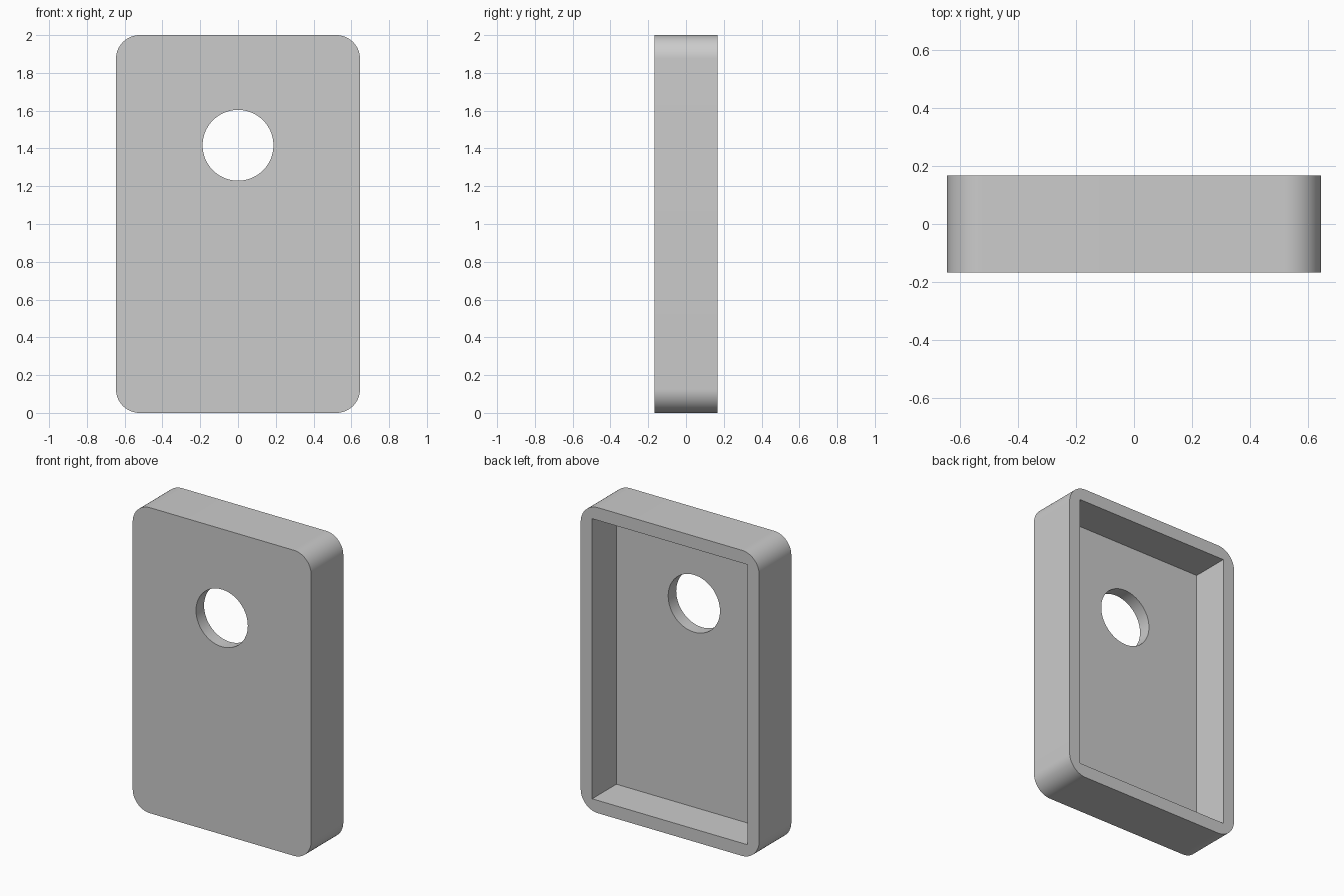
import bpy
import bmesh
from math import pi, cos, sin, radians
from mathutils import Matrix, Vector

if "Cube" in bpy.data.objects:
    bpy.data.objects.remove(bpy.data.objects["Cube"])

UNIT = 2 / 48                     # design module
WIDTH, DEPTH, HEIGHT = 31 * UNIT, 8 * UNIT, 48 * UNIT
WALL = 2 * UNIT
CORNER = 3 * UNIT
HOLE_RADIUS = 4.5 * UNIT
HOLE_Z = 34 * UNIT
FRONT = -DEPTH / 2

grey = bpy.data.materials.new("plain grey")
grey.use_nodes = True
grey.diffuse_color = (0.6, 0.6, 0.6, 1)
grey.node_tree.nodes["Principled BSDF"].inputs["Base Color"].default_value = (0.6, 0.6, 0.6, 1)


def prism(name, outline, y0, y1):
    """Extrude an (x, z) outline from y0 back to y1."""
    bm = bmesh.new()
    face = bm.faces.new([bm.verts.new((x, y0, z)) for x, z in outline])
    moved = bmesh.ops.extrude_face_region(bm, geom=[face])["geom"]
    verts = [v for v in moved if isinstance(v, bmesh.types.BMVert)]
    bmesh.ops.translate(bm, verts=verts, vec=(0, y1 - y0, 0))
    bmesh.ops.recalc_face_normals(bm, faces=bm.faces)
    mesh = bpy.data.meshes.new(name)
    bm.to_mesh(mesh)
    bm.free()
    mesh.materials.append(grey)
    obj = bpy.data.objects.new(name, mesh)
    bpy.context.collection.objects.link(obj)
    return obj


def arc(cx, cz, radius, start, end, steps):
    angles = [start + (end - start) * i / steps for i in range(steps + 1)]
    return [(cx + radius * cos(a), cz + radius * sin(a)) for a in angles]


# Rounded outer block
outline = []
ix, iz = WIDTH / 2 - CORNER, HEIGHT / 2 - CORNER
for i, (sx, sz) in enumerate([(1, 1), (-1, 1), (-1, -1), (1, -1)]):
    outline += arc(sx * ix, HEIGHT / 2 + sz * iz, CORNER, i * pi / 2, (i + 1) * pi / 2, 16)
cover = prism("cover_shell", outline, FRONT, -FRONT)

# Square-cornered pocket open at the back, and the round through hole
px = WIDTH / 2 - WALL
pocket = prism("pocket_cutter",
               [(-px, WALL), (px, WALL), (px, HEIGHT - WALL), (-px, HEIGHT - WALL)],
               FRONT + WALL, DEPTH)
hole = prism("hole_cutter", arc(0, HOLE_Z, HOLE_RADIUS, 0, 2 * pi, 64)[:-1], -DEPTH, DEPTH)

bpy.ops.object.select_all(action='DESELECT')
cover.select_set(True)
bpy.context.view_layer.objects.active = cover
for cutter in (pocket, hole):
    cut = cover.modifiers.new(cutter.name, 'BOOLEAN')
    cut.operation = 'DIFFERENCE'
    cut.solver = 'EXACT'
    cut.object = cutter
    bpy.ops.object.modifier_apply(modifier=cut.name)
    bpy.data.objects.remove(cutter)

bpy.ops.object.shade_smooth_by_angle(angle=radians(30))
